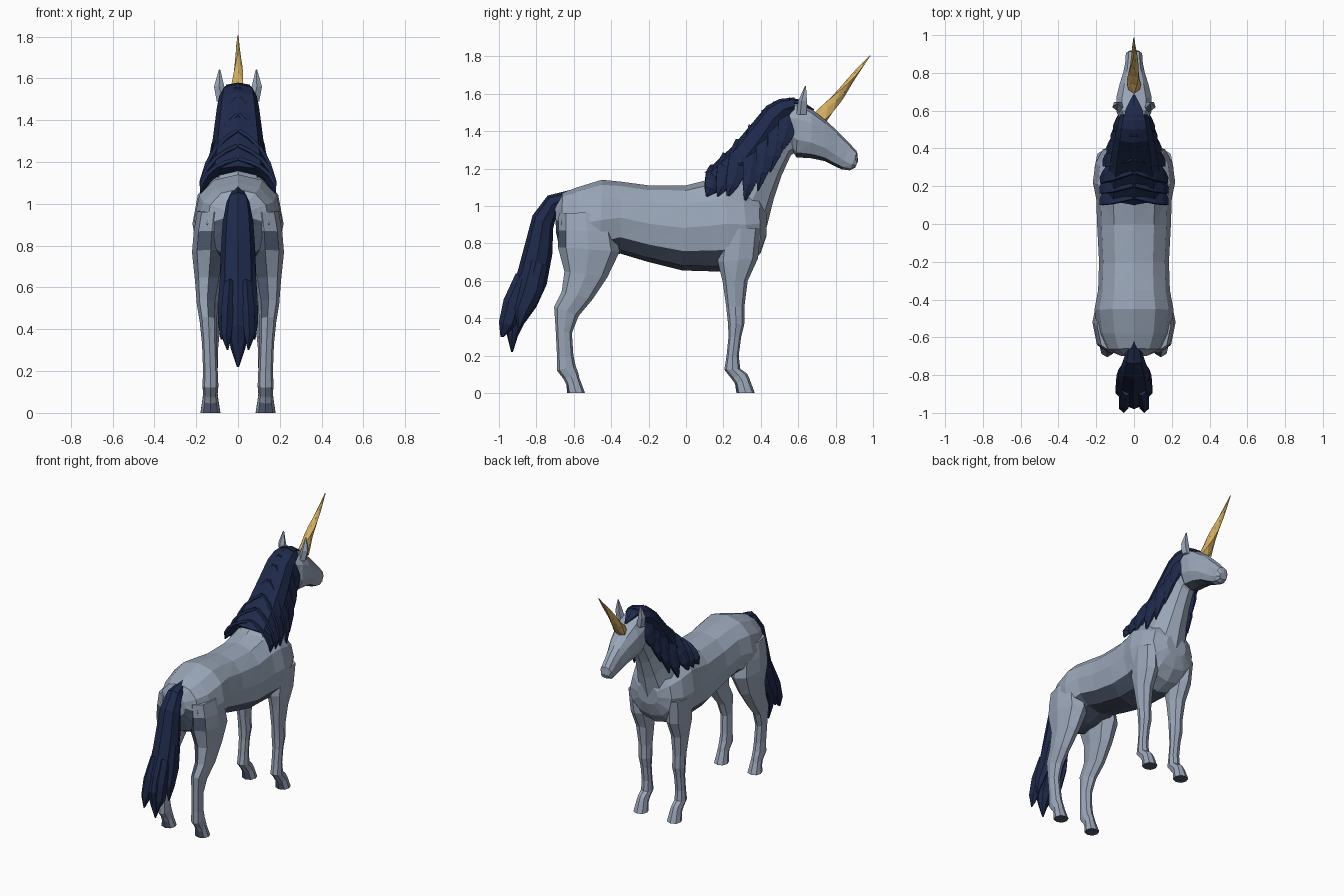
import bpy, bmesh, math
from mathutils import Vector


def material(name, col):
    m = bpy.data.materials.new(name)
    m.diffuse_color = (*col, 1)
    return m


COAT = material("grey blue coat", (0.32, 0.38, 0.48))
SLATE = material("dark slate underside", (0.075, 0.10, 0.155))
HAIR = material("navy hair", (0.013, 0.023, 0.07))
GOLD = material("gold horn", (0.66, 0.43, 0.12))


def prof(ya, za, yb, zb, rx, x=0):
    """Ring spanning two points of the side profile, with half width rx."""
    a, b = Vector((x, ya, za)), Vector((x, yb, zb))
    return (a + b) / 2, Vector((rx, 0, 0)), (a - b) / 2


def loft(name, rings, mat, sides=8, power=1.0, twist=0.0, star=0.0, mirror=False, dark=None):
    """Skin of flat faces through rings (centre, U, V); dark(c, n) picks slate faces."""
    bm = bmesh.new()
    loops = []
    for i, (c, u, v) in enumerate(rings):
        loop = []
        for k in range(sides):
            t = 2 * math.pi * k / sides + twist * i
            s, co = math.sin(t), math.cos(t)
            f = 1 - star * (k % 2)
            s = math.copysign(abs(s) ** power, s) * f
            co = math.copysign(abs(co) ** power, co) * f
            loop.append(bm.verts.new(c + u * s + v * co))
        loops.append(loop)
    for p, q in zip(loops, loops[1:]):
        for k in range(sides):
            n = (k + 1) % sides
            bm.faces.new((p[k], p[n], q[n], q[k]))
    bm.faces.new(loops[0])
    bm.faces.new(loops[-1])
    bmesh.ops.recalc_face_normals(bm, faces=bm.faces)
    if dark:
        bm.normal_update()
        for f in bm.faces:
            f.material_index = int(dark(f.calc_center_median(), f.normal))
    bmesh.ops.triangulate(bm, faces=bm.faces)
    me = bpy.data.meshes.new(name)
    bm.to_mesh(me)
    bm.free()
    me.materials.append(mat)
    if dark:
        me.materials.append(SLATE)
    ob = bpy.data.objects.new(name, me)
    bpy.context.collection.objects.link(ob)
    if mirror:
        mod = ob.modifiers.new("mirror", 'MIRROR')
        mod.use_mirror_merge = False
    return ob


def hoof_dark(c, n):
    return c.z < .06 and (n.y < -.5 or n.z < -.5)


def hind_dark(c, n):
    return hoof_dark(c, n) or (.43 < c.z < .88 and c.x < .16 and n.y < -.25)


# Torso, rump to chest, with dark belly and dark patch under the tail
loft("torso", [prof(*r) for r in (
    (-.70, 1.0, -.695, .86, .07), (-.66, 1.07, -.67, .74, .15),
    (-.58, 1.10, -.58, .70, .19), (-.45, 1.14, -.46, .71, .21),
    (-.35, 1.13, -.35, .745, .19), (-.2, 1.11, -.2, .70, .185),
    (0, 1.11, -.02, .655, .195), (.12, 1.14, .15, .65, .2),
    (.20, 1.16, .24, .65, .218), (.30, 1.12, .34, .68, .205),
    (.39, 1.06, .40, .75, .165), (.435, .98, .43, .84, .08))],
    COAT, 12, .88,
    dark=lambda c, n: (n.z < -.55 and c.y < .25) or (n.y < -.3 and c.z < .9))

# Neck
loft("neck", [prof(*r) for r in (
    (.06, 1.11, .40, .76, .16), (.15, 1.17, .44, .92, .145),
    (.25, 1.285, .47, 1.04, .115), (.35, 1.405, .51, 1.16, .095),
    (.44, 1.505, .56, 1.27, .085), (.56, 1.55, .60, 1.30, .075))],
    COAT, 10, .95)

# Head with dark jaw underside
loft("head", [prof(*r) for r in (
    (.53, 1.545, .55, 1.32, .065), (.60, 1.56, .59, 1.26, .098),
    (.67, 1.52, .67, 1.255, .098), (.74, 1.465, .74, 1.24, .08),
    (.81, 1.40, .80, 1.21, .058), (.87, 1.34, .835, 1.195, .048),
    (.915, 1.29, .875, 1.19, .045), (.92, 1.24, .905, 1.205, .03))],
    COAT, 10, .85, dark=lambda c, n: n.z < -.7 and .6 < c.y < .84)

# Ears
loft("ear", [prof(*r) for r in (
    (.59, 1.49, .65, 1.49, .028, .075), (.60, 1.56, .652, 1.56, .026, .09),
    (.635, 1.64, .642, 1.642, .004, .088))], COAT, 5, mirror=True)

# Spiral horn
base, tip = Vector((0, .725, 1.475)), Vector((0, .985, 1.805))
side = Vector((0, -.785, .62))
horn = []
for i in range(8):
    r = .041 * (1 - i / 7) + .003
    horn.append((base.lerp(tip, i / 7), Vector((r, 0, 0)), side * r))
loft("horn", horn, GOLD, 6, twist=.4, star=.2)

# Front legs with hooves
loft("front_leg", [prof(*r) for r in (
    (.19, .88, .40, .88, .06, .15), (.17, .70, .385, .72, .065, .14),
    (.195, .60, .33, .60, .053, .138), (.215, .46, .312, .46, .041, .134),
    (.225, .37, .312, .37, .043, .132), (.227, .30, .295, .30, .036, .132),
    (.217, .20, .282, .20, .035, .132), (.205, .125, .29, .13, .038, .132),
    (.24, .08, .325, .105, .035, .132), (.262, .05, .338, .08, .038, .132),
    (.27, 0, .368, 0, .048, .132))], COAT, 8, .9, mirror=True, dark=hoof_dark)

# Hind legs with hooves, dark on the inner back of the thigh
loft("hind_leg", [prof(*r) for r in (
    (-.68, .96, -.40, .97, .08, .115), (-.682, .87, -.375, .86, .087, .125),
    (-.685, .78, -.355, .755, .09, .13),
    (-.65, .65, -.42, .62, .066, .14), (-.665, .54, -.50, .50, .05, .147),
    (-.705, .46, -.575, .41, .041, .142), (-.697, .34, -.61, .32, .035, .137),
    (-.69, .20, -.602, .20, .035, .132), (-.69, .12, -.59, .145, .038, .132),
    (-.655, .075, -.575, .105, .034, .132), (-.64, .045, -.57, .08, .038, .132),
    (-.635, 0, -.54, 0, .047, .132))], COAT, 8, .9, mirror=True, dark=hind_dark)

# Mane under-layer along the crest, and forelock
loft("mane_base", [prof(*r) for r in (
    (.10, 1.18, .26, 1.07, .15), (.25, 1.32, .36, 1.16, .13),
    (.36, 1.45, .45, 1.29, .113), (.43, 1.535, .51, 1.40, .1),
    (.50, 1.572, .545, 1.46, .09), (.58, 1.58, .58, 1.49, .072))], HAIR, 8, .85)
loft("forelock", [prof(*r) for r in (
    (.55, 1.58, .55, 1.54, .065), (.61, 1.568, .605, 1.54, .05),
    (.685, 1.517, .68, 1.505, .008))], HAIR, 6)

# Mane locks: crest y, z -> tip x, y, z
locks = ((.55, 1.56, .10, .50, 1.28), (.49, 1.55, .115, .45, 1.18),
         (.43, 1.505, .138, .385, 1.08), (.36, 1.425, .16, .315, 1.02),
         (.29, 1.345, .175, .22, 1.04), (.22, 1.27, .178, .17, 1.05),
         (.155, 1.205, .178, .11, 1.05))
for n, (cy, cz, tx, ty, tz) in enumerate(locks):
    across = Vector((0, cz - tz, ty - cy)).normalized()
    rings = []
    for i in range(6):
        s = i / 5
        # sweep down and slightly forward before reaching the tip
        pos = Vector((tx * math.sin(s * math.pi / 2),
                      cy + (ty - cy) * s + .02 * math.sin(s * math.pi),
                      cz + (tz - cz) * s ** 1.2))
        tan = Vector((tx * math.pi / 2 * math.cos(s * math.pi / 2),
                      ty - cy, tz - cz)).normalized()
        nrm = across.cross(tan).normalized()
        if nrm.x < 0:
            nrm = -nrm
        w = (.03, .05, .062, .056, .038, .004)[i]
        th = .016 if i < 5 else .003
        rings.append((pos, (across - nrm * .18) * w, nrm * th))
    loft("mane_lock_%d" % (n + 1), rings, HAIR, 6, mirror=True)

# Tail
loft("tail", [prof(*r) for r in (
    (-.62, 1.085, -.65, 1.0, .03), (-.74, 1.055, -.69, .96, .055),
    (-.82, .95, -.71, .88, .073), (-.86, .80, -.715, .74, .083),
    (-.90, .65, -.745, .58, .088), (-.95, .53, -.80, .46, .08),
    (-.98, .42, -.865, .37, .055), (-.96, .32, -.90, .30, .035),
    (-.935, .22, -.925, .22, .005))], HAIR, 8, .95)

# Tail side strands
loft("tail_strand_rear", [prof(*r) for r in (
    (-.91, .64, -.82, .60, .03, .04), (-.975, .50, -.87, .46, .035, .05),
    (-1.0, .38, -.91, .36, .028, .055), (-.992, .30, -.975, .30, .004, .05))],
    HAIR, 6, mirror=True)
loft("tail_strand_front", [prof(*r) for r in (
    (-.85, .72, -.74, .68, .025, .06), (-.89, .58, -.77, .53, .032, .065),
    (-.92, .46, -.83, .43, .025, .075), (-.90, .35, -.885, .35, .004, .08))],
    HAIR, 6, mirror=True)
